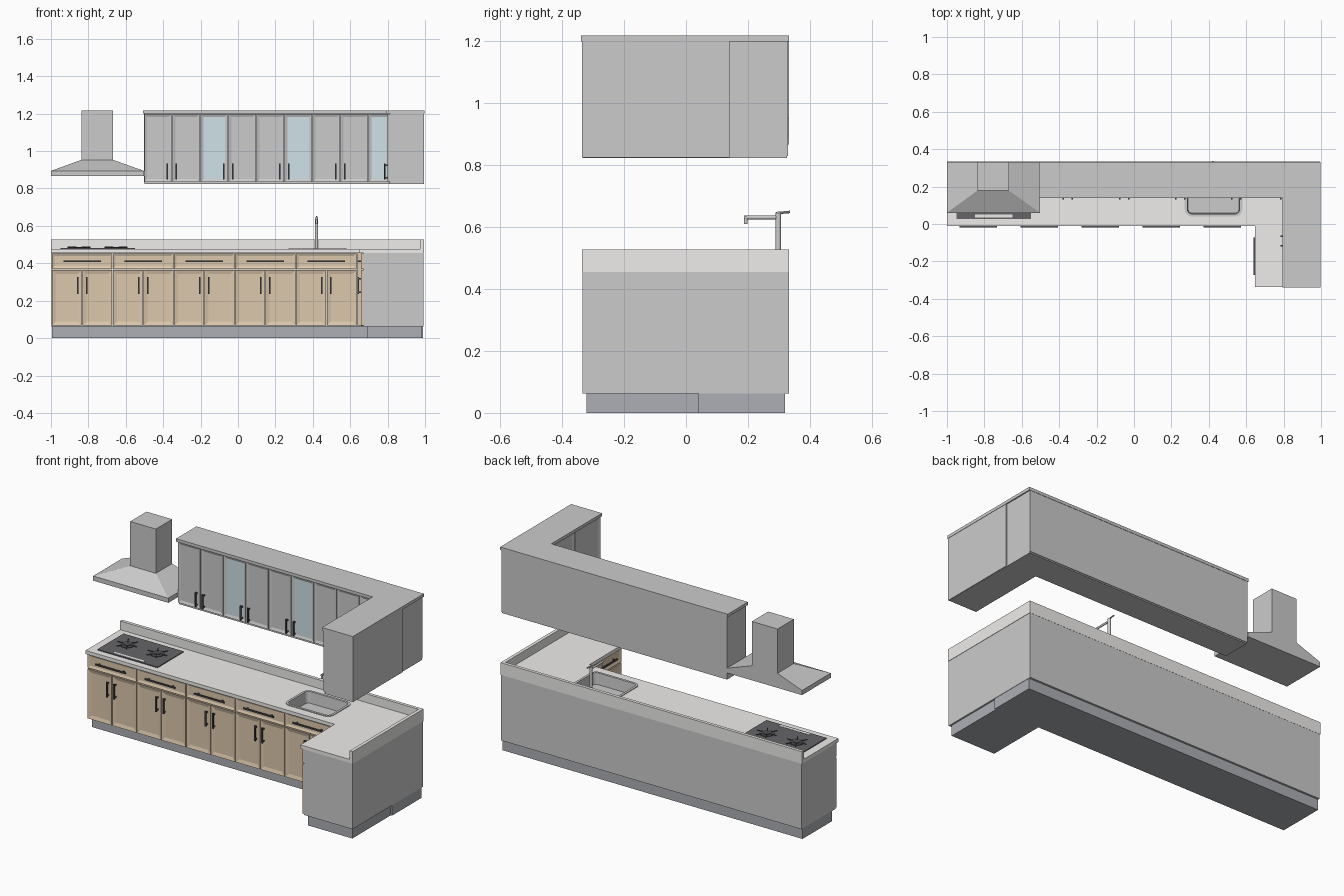
import bpy, bmesh, math
from mathutils import Vector

if "Cube" in bpy.data.objects:
    bpy.data.objects.remove(bpy.data.objects["Cube"])


def material(name, r, g, b):
    m = bpy.data.materials.new(name)
    m.diffuse_color = (r, g, b, 1)
    m.use_nodes = True
    m.node_tree.nodes["Principled BSDF"].inputs["Base Color"].default_value = m.diffuse_color
    return m


WOOD = material("wood", 0.72, 0.58, 0.42)
STONE = material("stone", 0.86, 0.85, 0.83)
KICK = material("kick", 0.42, 0.43, 0.46)
DARK = material("dark_metal", 0.08, 0.08, 0.09)
HOB = material("hob_glass", 0.13, 0.13, 0.14)
GLASS = material("glass", 0.62, 0.76, 0.8)


def finish(name, bm, *mats):
    bmesh.ops.recalc_face_normals(bm, faces=bm.faces)
    me = bpy.data.meshes.new(name)
    bm.to_mesh(me)
    bm.free()
    for m in mats:
        if m:
            me.materials.append(m)
    ob = bpy.data.objects.new(name, me)
    bpy.context.collection.objects.link(ob)
    return ob


def add_box(bm, lo, hi):
    vs = bmesh.ops.create_cube(bm, size=1)["verts"]
    for v in vs:
        v.co = [lo[i] + (v.co[i] + 0.5) * (hi[i] - lo[i]) for i in range(3)]
    return vs


def box(name, lo, hi, mat=None, bevel=0):
    bm = bmesh.new()
    add_box(bm, lo, hi)
    if bevel:
        up = [e for e in bm.edges if abs((e.verts[0].co - e.verts[1].co).z) > 1e-4]
        bmesh.ops.bevel(bm, geom=up, offset=bevel, segments=4, affect='EDGES', profile=0.5)
    return finish(name, bm, mat)


def ell(name, x0, x1, xi, y0, y1, yi, z0, z1, mat=None):
    """L-shaped slab: long run along the back, short leg to the front right."""
    bm = bmesh.new()
    pts = [(x0, yi), (xi, yi), (xi, y0), (x1, y0), (x1, y1), (x0, y1)]
    f = bm.faces.new([bm.verts.new((x, y, z0)) for x, y in pts])
    g = bmesh.ops.extrude_face_region(bm, geom=[f])["geom"]
    for v in g:
        if isinstance(v, bmesh.types.BMVert):
            v.co.z = z1
    return finish(name, bm, mat)


def cyl(bm, a, b, r, n=16):
    a, b = Vector(a), Vector(b)
    d = b - a
    vs = bmesh.ops.create_cone(bm, cap_ends=True, segments=n, radius1=r, radius2=r, depth=d.length)["verts"]
    q = d.to_track_quat('Z', 'Y')
    for v in vs:
        v.co = q @ v.co + (a + b) / 2


def place(u, d, z, leg):
    """Front-plane coordinates: the run faces -y, the leg faces -x."""
    return (d, u, z) if leg else (u, d, z)


def panel(name, u0, u1, z0, z1, d, leg=False, mat=None, glass=False, margin=0.022):
    g = 0.002
    bm = bmesh.new()
    add_box(bm, place(u0 + g, d, z0 + g, leg), place(u1 - g, d + 0.012, z1 - g, leg))
    bm.normal_update()
    front = min(bm.faces, key=lambda f: f.calc_center_median()[0 if leg else 1])
    bmesh.ops.inset_region(bm, faces=[front], thickness=margin, depth=-0.006)
    if glass:
        front.material_index = 1
    if glass:
        grey = material("door_grey", 0.8, 0.8, 0.8)
        return finish(name, bm, grey, GLASS)
    return finish(name, bm, mat)


def handle(name, u, z, length, d, leg=False, upright=True):
    t, h = 0.004, length / 2
    du, dz = (t, h) if upright else (h, t)
    bm = bmesh.new()
    add_box(bm, place(u - du, d - 0.018, z - dz, leg), place(u + du, d - 0.011, z + dz, leg))
    for s in (-0.8, 0.8):
        cu, cz = (u, z + s * h) if upright else (u + s * h, z)
        add_box(bm, place(cu - t, d - 0.012, cz - t, leg), place(cu + t, d + 0.001, cz + t, leg))
    return finish(name, bm, DARK)


# base carcass, plinths, worktop and upstand
base = ell("base_carcass", -0.997, 0.992, 0.67, -0.335, 0.332, 0.012, 0.063, 0.456)
box("run_plinth", (-0.995, 0.04, 0), (0.99, 0.32, 0.065), KICK)
box("leg_plinth", (0.69, -0.322, 0), (0.982, 0.045, 0.065), KICK)
top = ell("worktop", -1, 0.993, 0.648, -0.336, 0.332, -0.012, 0.455, 0.476, STONE)
ell("upstand", -1, 0.994, 0.974, -0.336, 0.333, 0.314, 0.455, 0.528, STONE)


# base units: drawer over a pair of doors
def base_unit(tag, u0, u1, d, leg=False):
    c = (u0 + u1) / 2
    panel(f"{tag}_drawer", u0, u1, 0.368, 0.455, d, leg, WOOD, margin=0.02)
    handle(f"{tag}_drawer_handle", c, 0.411, 0.2, d, leg, False)
    for s, a, b in ((-1, u0, c), (1, c, u1)):
        panel(f"{tag}_door", a, b, 0.065, 0.366, d, leg, WOOD, margin=0.03)
        handle(f"{tag}_door_handle", c + s * 0.024, 0.281, 0.09, d, leg)


for i in range(5):
    base_unit(f"run_unit_{i + 1}", -0.997 + 0.3266 * i, -0.997 + 0.3266 * (i + 1), 0.0)
base_unit("leg_unit", -0.333, -0.012, 0.658, True)
box("corner_filler", (0.638, 0.001, 0.065), (0.68, 0.02, 0.455), WOOD)

# wall carcass, cornice and bottom rail
ell("wall_carcass", -0.503, 0.99, 0.812, -0.335, 0.33, 0.162, 0.83, 1.2)
box("wall_leg_side", (0.985, -0.336, 0.824), (0.995, 0.14, 1.2))
ell("wall_bottom_rail", -0.5, 0.99, 0.806, -0.333, 0.326, 0.156, 0.823, 0.831)
ell("cornice", -0.508, 0.997, 0.793, -0.339, 0.332, 0.14, 1.2, 1.218)

# wall doors, every third one glazed
for i in range(9):
    a = -0.503 + 0.15 * i
    b = min(a + 0.15, 0.812)
    panel(f"wall_door_{i + 1}", a, b, 0.832, 1.199, 0.15, glass=i % 3 == 2)
    u = b - 0.024 if i % 2 == 0 else a + 0.024
    handle(f"wall_door_handle_{i + 1}", min(u, 0.785), 0.89, 0.085, 0.15)
for s, a, b in ((-1, -0.335, -0.091), (1, -0.091, 0.152)):
    panel("wall_leg_door", a, b, 0.832, 1.199, 0.8, True)
    handle("wall_leg_handle", -0.091 + s * 0.026, 0.89, 0.085, 0.8, True)

# extractor hood: rim, sloped canopy, chimney
bm = bmesh.new()
rings = []
for x0, x1, y0, z in ((-1, -0.503, 0.06, 0.866), (-1, -0.503, 0.06, 0.894),
                      (-0.838, -0.668, 0.178, 0.953), (-0.838, -0.668, 0.178, 1.218)):
    rings.append([bm.verts.new(p) for p in ((x0, y0, z), (x1, y0, z), (x1, 0.332, z), (x0, 0.332, z))])
for lo, hi in zip(rings, rings[1:]):
    for k in range(4):
        bm.faces.new((lo[k], lo[(k + 1) % 4], hi[(k + 1) % 4], hi[k]))
bm.faces.new(rings[0])
bm.faces.new(rings[-1])
finish("extractor_hood", bm)

# hob with two burners and a control strip
box("hob", (-0.95, 0.028, 0.47), (-0.552, 0.275, 0.481), HOB)
box("hob_controls", (-0.85, 0.036, 0.48), (-0.65, 0.052, 0.4825), STONE)
for x in (-0.85, -0.652):
    bm = bmesh.new()
    cyl(bm, (x, 0.168, 0.48), (x, 0.168, 0.484), 0.042, 24)
    cyl(bm, (x, 0.168, 0.483), (x, 0.168, 0.487), 0.02, 16)
    for k in range(6):
        c, s = math.cos(k * math.pi / 3), math.sin(k * math.pi / 3)
        cyl(bm, (x + 0.03 * c, 0.168 + 0.03 * s, 0.486), (x + 0.062 * c, 0.168 + 0.062 * s, 0.486), 0.003, 6)
    finish("burner", bm, DARK)

# sink: hole cut through worktop and carcass, open bowl with a rim
cutter = box("sink_cutter", (0.283, 0.052, 0.405), (0.567, 0.25, 0.6), bevel=0.025)
cutter.hide_render = True
cutter.hide_viewport = False
cutter.display_type = 'WIRE'
for ob in (base, top):
    m = ob.modifiers.new("sink_hole", 'BOOLEAN')
    m.operation, m.object, m.solver = 'DIFFERENCE', cutter, 'EXACT'
bm = bmesh.new()
loops = []
for grow, z in ((0.014, 0.475), (0.014, 0.48), (0, 0.48), (-0.004, 0.412)):
    ring = []
    for k in range(20):
        a = math.pi / 2 * (k // 5) + math.pi / 8 * (k % 5)
        sx, sy = (1, -1, -1, 1)[k // 5], (1, 1, -1, -1)[k // 5]
        r = 0.025 + grow
        ring.append(bm.verts.new((0.425 + sx * 0.115 + r * math.cos(a),
                                  0.151 + sy * 0.072 + r * math.sin(a), z)))
    loops.append(ring)
for lo, hi in zip(loops, loops[1:]):
    for k in range(20):
        bm.faces.new((lo[k], lo[(k + 1) % 20], hi[(k + 1) % 20], hi[k]))
bm.faces.new(loops[-1])
finish("sink_bowl", bm)

# tap
bm = bmesh.new()
cyl(bm, (0.42, 0.298, 0.474), (0.42, 0.298, 0.645), 0.009)
cyl(bm, (0.42, 0.298, 0.631), (0.42, 0.187, 0.631), 0.006)
cyl(bm, (0.42, 0.193, 0.634), (0.42, 0.193, 0.61), 0.006)
cyl(bm, (0.42, 0.29, 0.645), (0.42, 0.336, 0.649), 0.004, 8)
tap = finish("tap", bm)

bpy.ops.object.select_all(action='DESELECT')
tap.select_set(True)
bpy.context.view_layer.objects.active = tap
bpy.ops.object.shade_smooth_by_angle()
